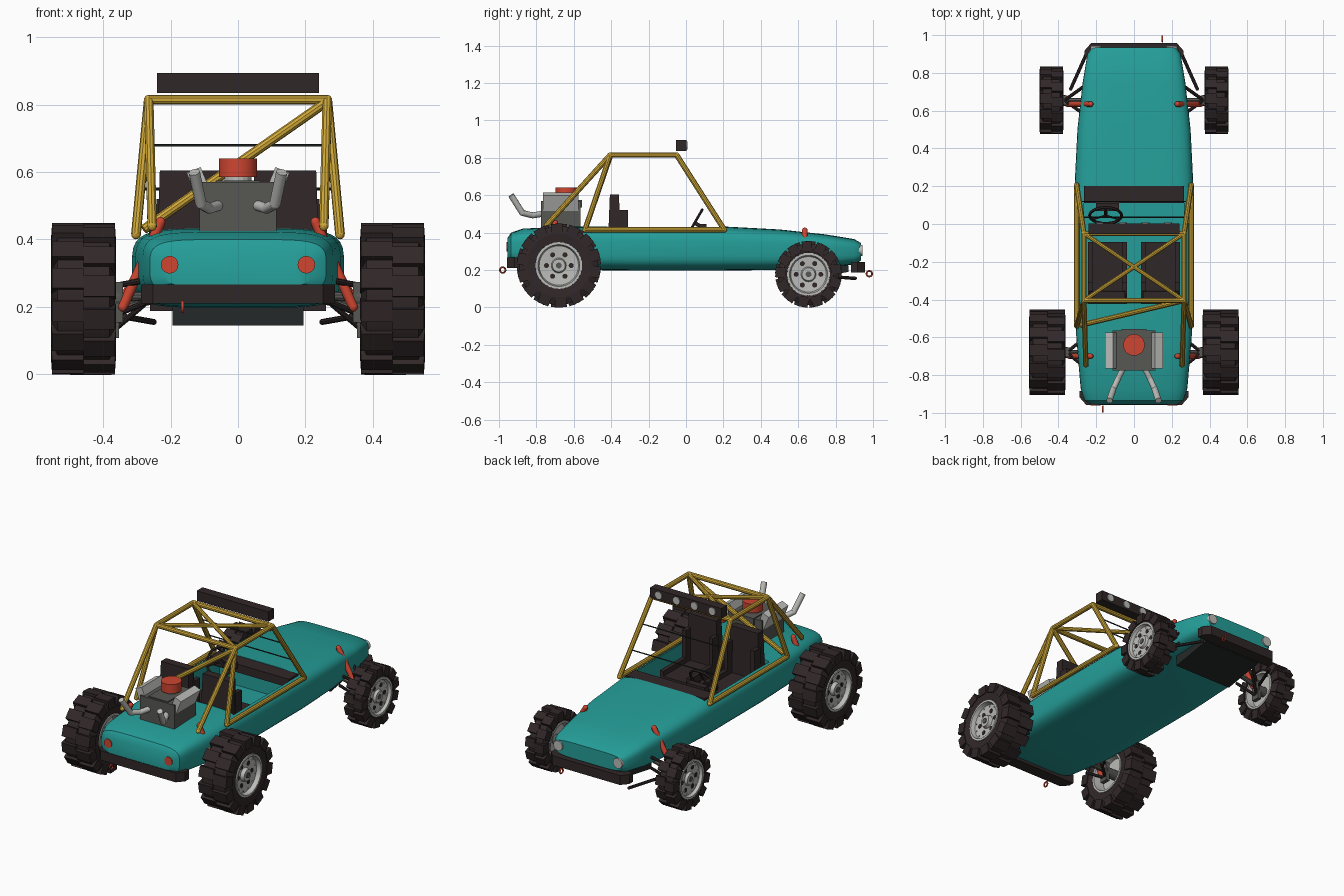
import bpy, bmesh, math
from mathutils import Vector, Matrix

if "Cube" in bpy.data.objects:
    bpy.data.objects.remove(bpy.data.objects["Cube"])

def mat(name, r, g, b):
    m = bpy.data.materials.new(name)
    m.diffuse_color = (r, g, b, 1)
    m.use_nodes = True
    m.node_tree.nodes["Principled BSDF"].inputs["Base Color"].default_value = m.diffuse_color
    return m

TEAL = mat("teal_paint", .018, .34, .315)
DARK = mat("dark_rubber", .03, .02, .021)
YELLOW = mat("yellow_tube", .62, .39, .04)
RED = mat("red_trim", .62, .06, .03)
LIGHT = mat("light_metal", .5, .5, .48)
GREY = mat("dark_metal", .095, .095, .088)
BLACK = mat("black_plate", .018, .022, .021)

def finish(name, bm, m, smooth=None, mods=()):
    bmesh.ops.recalc_face_normals(bm, faces=bm.faces)
    me = bpy.data.meshes.new(name)
    bm.to_mesh(me)
    bm.free()
    ob = bpy.data.objects.new(name, me)
    bpy.context.collection.objects.link(ob)
    me.materials.append(m)
    if smooth:
        bpy.ops.object.select_all(action='DESELECT')
        ob.select_set(True)
        bpy.context.view_layer.objects.active = ob
        bpy.ops.object.shade_smooth_by_angle(angle=math.radians(smooth))
    return ob

def box(bm, c, size, rot=None):
    M = Matrix.Translation(c) @ (rot or Matrix.Identity(4)) @ Matrix.Diagonal((*size, 1))
    return bmesh.ops.create_cube(bm, size=1, matrix=M)["verts"]

def tube(bm, p, q, r, n=10, r2=None):
    p, q = Vector(p), Vector(q)
    d = q - p
    M = Matrix.Translation((p + q) / 2) @ d.to_track_quat('Z', 'Y').to_matrix().to_4x4()
    bmesh.ops.create_cone(bm, cap_ends=True, segments=n, radius1=r, radius2=r if r2 is None else r2,
                          depth=d.length, matrix=M)

def ball(bm, c, r):
    bmesh.ops.create_uvsphere(bm, u_segments=10, v_segments=6, radius=r, matrix=Matrix.Translation(c))

def path(bm, pts, r, n=10):
    for a, b in zip(pts, pts[1:]):
        tube(bm, a, b, r, n)
    for p in pts:
        ball(bm, p, r)

def ring(bm, M, R, r, n=18, k=6):
    rows = [[bm.verts.new(M @ Vector(((R + r * math.cos(b)) * math.cos(a), (R + r * math.cos(b)) * math.sin(a),
             r * math.sin(b)))) for b in (2 * math.pi * j / k for j in range(k))]
            for a in (2 * math.pi * i / n for i in range(n))]
    for i in range(n):
        for j in range(k):
            bm.faces.new((rows[i][j], rows[i - 1][j], rows[i - 1][j - 1], rows[i][j - 1]))

def lathe(bm, prof, c, n=40):
    # closed (x, radius) profile turned about the x axis
    rows = [[bm.verts.new(Vector(c) + Vector((x, r * math.cos(a), r * math.sin(a)))) for x, r in prof]
            for a in (2 * math.pi * i / n for i in range(n))]
    for i in range(n):
        for j in range(len(prof)):
            bm.faces.new((rows[i][j], rows[i - 1][j], rows[i - 1][j - 1], rows[i][j - 1]))

def single(name, m, fn, *args, smooth=None):
    bm = bmesh.new()
    fn(bm, *args)
    return finish(name, bm, m, smooth)

# body: rounded cross-sections (y, half width, top, bottom) lofted lengthwise
SECT = [(-.955, .225, .37, .26), (-.935, .262, .40, .24), (-.87, .283, .422, .225), (-.6, .306, .432, .2),
        (-.3, .315, .434, .197), (.2, .315, .433, .197), (.5, .30, .417, .2), (.75, .272, .39, .21),
        (.90, .247, .365, .23), (.935, .222, .345, .25)]
bm = bmesh.new()
rows = []
for y, w, zt, zb in SECT:
    row = []
    for i in range(36):
        a = 2 * math.pi * (i + .5) / 36
        c, s = math.cos(a), math.sin(a)
        x = w * math.copysign(abs(c) ** .38, c)
        z = (zt + zb) / 2 + (zt - zb) / 2 * math.copysign(abs(s) ** .5, s)
        row.append(bm.verts.new((x, y, z)))
    rows.append(row)
for a, b in zip(rows, rows[1:]):
    for i in range(36):
        bm.faces.new((a[i], a[i - 1], b[i - 1], b[i]))
bm.faces.new(rows[0])
bm.faces.new(rows[-1])
body = finish("body", bm, TEAL)
cut = single("cockpit_cutter", TEAL, box, (0, -.11, .45), (.53, .62, .40))
cut.hide_render = cut.hide_viewport = True
mod = body.modifiers.new("cockpit", 'BOOLEAN')
mod.object, mod.operation, mod.solver = cut, 'DIFFERENCE', 'EXACT'
bpy.context.view_layer.objects.active = body
body.select_set(True)
bpy.ops.object.modifier_apply(modifier="cockpit")
bpy.ops.object.shade_smooth_by_angle(angle=math.radians(35))

# dashboard, instrument pod and steering wheel
bm = bmesh.new()
box(bm, (0, .155, .405), (.53, .09, .05))
box(bm, (-.14, .09, .425), (.12, .04, .04))
tube(bm, (-.15, .10, .42), (-.15, .05, .45), .01)
M = Matrix.Translation((-.15, .045, .45)) @ Matrix.Rotation(math.radians(60), 4, 'X')
ring(bm, M, .085, .008)
for a in (90, 210, 330):
    a = math.radians(a)
    tube(bm, M @ Vector((0, 0, 0)), M @ Vector((.085 * math.cos(a), .085 * math.sin(a), 0)), .006, 6)
finish("dashboard_and_wheel", bm, DARK, 40)

# seats
for s in (-1, 1):
    bm = bmesh.new()
    box(bm, (s * .14, -.23, .29), (.205, .27, .07))
    for x in (-.09, .09):
        box(bm, (s * .14 + x, -.23, .315), (.025, .27, .08))
    for v in box(bm, (s * .14, -.385, .44), (.205, .07, .33)):
        if v.co.z > .5:
            v.co.y += .013 if v.co.y < -.385 else -.008
            v.co.x = s * .14 + (v.co.x - s * .14) * .9
    for x in (-.09, .09):
        box(bm, (s * .14 + x, -.34, .42), (.025, .06, .2))
    finish("seat", bm, DARK)

# roll cage
bm = bmesh.new()
T = .0145
for s in (-1, 1):
    fb, ft = (s * .303, .205, .415), (s * .265, -.05, .815)
    rt, rb = (s * .265, -.405, .815), (s * .303, -.54, .415)
    path(bm, [fb, ft, rt, rb, fb], T)
    path(bm, [rt, (s * .255, -.745, .44)], T)
    tube(bm, ft, (-s * .265, -.405, .815), T * .85)
for y in (-.05, -.405):
    tube(bm, (-.265, y, .815), (.265, y, .815), T)
tube(bm, (.265, -.405, .81), (-.28, -.535, .43), T)
finish("roll_cage", bm, YELLOW, 30)

# thin windscreen bars
bm = bmesh.new()
for z in (.55, .68):
    t = (z - .415) / .4
    x = .303 - .038 * t
    tube(bm, (-x, .205 - .255 * t, z), (x, .205 - .255 * t, z), .004, 6)
finish("windscreen_bars", bm, BLACK)

# roof light bar
single("light_bar", DARK, box, (0, -.025, .865), (.48, .055, .06))
bm = bmesh.new()
for x in (-.18, -.06, .06, .18):
    tube(bm, (x, .0, .865), (x, .008, .865), .022, 16)
finish("roof_lamps", bm, LIGHT)

# engine: block, valve covers, air filter, exhausts
bm = bmesh.new()
box(bm, (0, -.67, .49), (.23, .21, .16))
box(bm, (0, -.66, .555), (.13, .21, .04))
finish("engine_block", bm, GREY)
bm = bmesh.new()
for s in (-1, 1):
    box(bm, (s * .115, -.67, .565), (.045, .19, .09), Matrix.Rotation(math.radians(s * 22), 4, 'Y'))
tube(bm, (0, -.64, .56), (0, -.64, .59), .04, 16)
finish("valve_covers", bm, LIGHT)
single("air_filter", RED, tube, (0, -.64, .585), (0, -.64, .64), .057, 28, smooth=40)
bm = bmesh.new()
for s in (-1, 1):
    path(bm, [(s * .06, -.77, .50), (s * .085, -.82, .492), (s * .11, -.875, .505)], .016)
    tube(bm, (s * .11, -.875, .505), (s * .13, -.935, .60), .017)
finish("exhaust_pipes", bm, LIGHT, 40)

# bumpers with chamfered corners, and mounts
for name, y, d, w, z in (("rear_bumper", -.958, 1, .288, .238), ("front_bumper", .958, -1, .262, .215)):
    bm = bmesh.new()
    plan = [(-w, .075), (-w, .04), (-w + .035, 0), (w - .035, 0), (w, .04), (w, .075)]
    f = bm.faces.new([bm.verts.new((x, y + d * t, z - .028)) for x, t in plan])
    g = bmesh.ops.extrude_face_region(bm, geom=[f])["geom"]
    bmesh.ops.translate(bm, vec=(0, 0, .057), verts=[v for v in g if isinstance(v, bmesh.types.BMVert)])
    finish(name, bm, DARK)

# skid plate under the nose
bm = bmesh.new()
for v in box(bm, (0, .74, .185), (.39, .26, .08)):
    if v.co.z < .18:
        v.co.z = .145 if v.co.y < .74 else .19
finish("skid_plate", bm, BLACK)

# tow rings, tail lamps and headlamps
bm = bmesh.new()
for x, y, z in ((-.165, -.98, .2), (.15, .98, .18)):
    ring(bm, Matrix.Translation((x, y, z)) @ Matrix.Rotation(math.pi / 2, 4, 'Y'), .015, .0045)
finish("tow_rings", bm, RED, 60)
for name, m, x, y0, y1, z, r in (("tail_lamp", RED, .203, -.93, -.96, .325, .026),
                                 ("headlamp", LIGHT, .2, .90, .943, .305, .03)):
    for s in (-1, 1):
        single(name, m, tube, (s * x, y0, z), (s * x, y1, z), r, 20, smooth=40)

def wheel(tag, s, cx, cy, R, w, rim, n):
    c = (s * cx, cy, R)
    b = R - .013
    # tyre carcass
    bm = bmesh.new()
    prof = [(-w + .01, rim), (-w + .004, b * .82), (-w + .02, b), (w - .02, b), (w - .004, b * .82),
            (w - .01, rim), (w * .8, rim - .006), (-w * .8, rim - .006)]
    lathe(bm, prof, c)
    # staggered tread blocks
    step = 2 * math.pi / n
    for i in range(n):
        for h in (-1, 1):
            rot = Matrix.Rotation(i * step + h * step * .12, 4, 'X')
            vs = box(bm, (h * w / 2, 0, R - .028), (w, step * R * .62, .056))
            for v in vs:
                if v.co.z > R - .02 and abs(v.co.x) > w * .9:
                    v.co.x *= .96
                v.co = Vector(c) + rot @ v.co
    finish(tag + "_tyre", bm, DARK, 25)
    # dished rim with hub
    bm = bmesh.new()
    prof = [(w * .97, rim), (w * .97, rim - .013), (w * .7, rim - .02), (w * .62, .04), (w * .85, .034),
            (w * .85, .001), (-w * .3, .001), (-w * .3, rim - .02), (-w * .95, rim - .012), (-w * .95, rim)]
    lathe(bm, [(s * x, r) for x, r in prof], c, 32)
    for i in range(12):
        a = math.pi * (i + .5) / 6
        p = Vector(c) + Vector((s * w * .6, (rim - .03) * math.cos(a), (rim - .03) * math.sin(a)))
        tube(bm, p, p + Vector((s * w * .14, 0, 0)), .005, 6)
    finish(tag + "_rim", bm, LIGHT, 30)
    # lightening holes and hub nut
    bm = bmesh.new()
    for i in range(6):
        a = math.pi * i / 3
        p = Vector(c) + Vector((s * w * .62, .066 * math.cos(a), .066 * math.sin(a)))
        tube(bm, p, p + Vector((s * w * .065, 0, 0)), .0135, 12)
    finish(tag + "_rim_holes", bm, DARK)
    single(tag + "_hub_cap", GREY, tube, (c[0] + s * w * .8, cy, R), (c[0] + s * w * .9, cy, R), .016, 12)
    # upright and axle
    bm = bmesh.new()
    xi = cx - w
    box(bm, (s * (xi - .008), cy, R - .01), (.024, .05, .12))
    tube(bm, (s * .2, cy, .235), (s * cx, cy, R), .014)
    tube(bm, (s * (xi - .01), cy, R), (s * cx, cy, R), .03, 14)
    finish(tag + "_upright", bm, GREY)
    # wishbones and trailing link
    bm = bmesh.new()
    for z0, z1 in ((.215, R - .045), (.28, R + .04)):
        for d in (-.07, .07):
            tube(bm, (s * .27, cy + d, z0), (s * (xi - .005), cy, z1), .009, 8)
    if cy > 0:
        path(bm, [(s * .25, cy + .25, .155), (s * .335, cy + .06, .17)], .009, 8)
    finish(tag + "_wishbones", bm, DARK)
    # shock absorber poking through the deck
    zt = .452 if cy < 0 else .412
    bm = bmesh.new()
    yd = cy - .02
    path(bm, [(s * .23, yd, zt), (s * (xi - .02), yd, .2)], .015, 10)
    finish(tag + "_shock", bm, RED, 40)

for side, s in (("left", -1), ("right", 1)):
    wheel("rear_" + side, s, .459, -.68, .224, .097, .125, 14)
    wheel("front_" + side, s, .437, .655, .177, .064, .115, 13)
